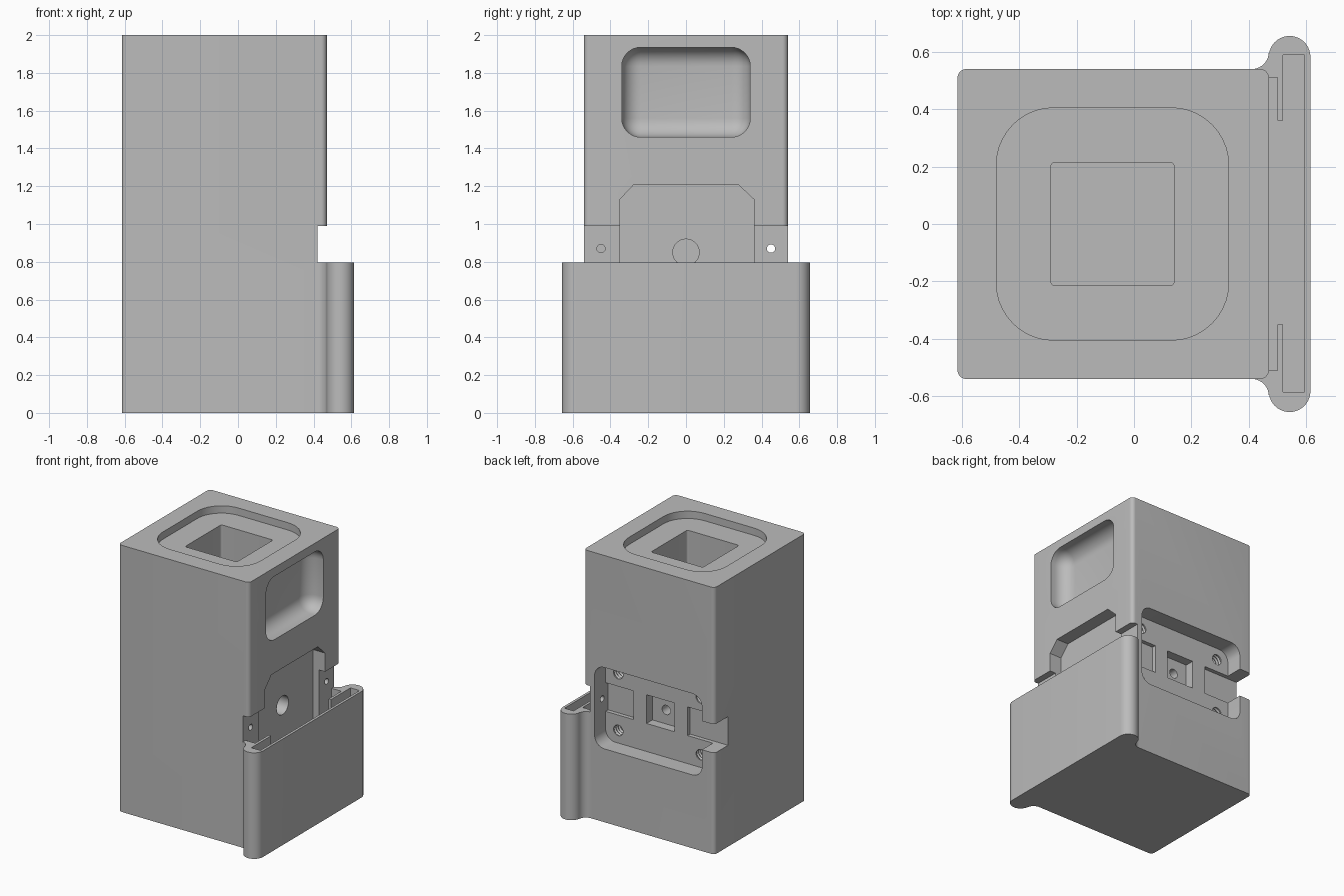
import bpy, bmesh, math

old = bpy.data.objects.get("Cube")
if old:
    bpy.data.objects.remove(old, do_unlink=True)

grey = bpy.data.materials.new("plain grey")
grey.use_nodes = True
colour = (0.5, 0.5, 0.5, 1)
grey.diffuse_color = colour
grey.node_tree.nodes["Principled BSDF"].inputs["Base Color"].default_value = colour


def arc(cx, cy, r, start, end, n=10):
    steps = [math.radians(start + (end - start) * i / n) for i in range(n + 1)]
    return [(cx + r * math.cos(a), cy + r * math.sin(a)) for a in steps]


def rect(a0, a1, b0, b1, r=0.0):
    if r == 0:
        return [(a0, b0), (a1, b0), (a1, b1), (a0, b1)]
    return (arc(a1 - r, b1 - r, r, 0, 90) + arc(a0 + r, b1 - r, r, 90, 180)
            + arc(a0 + r, b0 + r, r, 180, 270) + arc(a1 - r, b0 + r, r, 270, 360))


def circle(a, b, r):
    return arc(a, b, r, 0, 360, 32)[:-1]


def loft(name, axis, sections):
    """Skin a stack of (position, outline) sections along one axis."""
    place = {"x": lambda a, b, t: (t, a, b),
             "y": lambda a, b, t: (a, t, b),
             "z": lambda a, b, t: (a, b, t)}[axis]
    bm = bmesh.new()
    rings = [[bm.verts.new(place(a, b, t)) for a, b in pts] for t, pts in sections]
    bm.faces.new(rings[0])
    bm.faces.new(rings[-1])
    for low, high in zip(rings, rings[1:]):
        for i in range(len(low)):
            j = (i + 1) % len(low)
            bm.faces.new((low[i], low[j], high[j], high[i]))
    bmesh.ops.recalc_face_normals(bm, faces=bm.faces)
    mesh = bpy.data.meshes.new(name)
    bm.to_mesh(mesh)
    bm.free()
    mesh.materials.append(grey)
    obj = bpy.data.objects.new(name, mesh)
    bpy.context.collection.objects.link(obj)
    return obj


def prism(name, axis, lo, hi, outline):
    return loft(name, axis, [(lo, outline), (hi, outline)])


def activate(obj):
    bpy.ops.object.select_all(action="DESELECT")
    obj.select_set(True)
    bpy.context.view_layer.objects.active = obj


def combine(target, tool, operation="DIFFERENCE"):
    tool.hide_render = True
    mod = target.modifiers.new(tool.name, "BOOLEAN")
    mod.object = tool
    mod.operation = operation
    mod.solver = "EXACT"
    activate(target)
    bpy.ops.object.modifier_apply(modifier=mod.name)
    bpy.data.objects.remove(tool, do_unlink=True)


SLAB_TOP = 0.795
SLOT_FLOOR = 0.1
FLOOR_Y = 0.41

# Main block and the side holder with flared corners
body = prism("main_block", "z", 0, 2, rect(-0.615, 0.47, -0.54, 0.54, 0.03))
half = [(0.40, 0.54)] + arc(0.41, 0.6, 0.06, -90, 0) \
    + arc(0.5425, 0.583, 0.0725, 180, 0, 20)
holder = prism("side_holder", "z", 0, SLAB_TOP,
               half + [(x, -y) for x, y in reversed(half)])
combine(body, holder, "UNION")

# Top recess and square well
combine(body, prism("top_recess", "z", 1.945, 2.1, rect(-0.48, 0.33, -0.405, 0.405, 0.2)))
combine(body, prism("square_well", "z", 1.25, 2.1, rect(-0.29, 0.14, -0.215, 0.215, 0.015)))

# Scooped pocket on the upper side
scoop = prism("scoop_pocket", "x", 0.335, 0.8, rect(-0.34, 0.34, 1.46, 1.935))
bevel = scoop.modifiers.new("round", "BEVEL")
bevel.width = 0.1
bevel.segments = 8
activate(scoop)
bpy.ops.object.modifier_apply(modifier="round")
combine(body, scoop)

# Notch above the holder, chamfered bay, and holder slots
combine(body, prism("side_notch", "x", 0.42, 0.8, rect(-0.8, 0.8, SLAB_TOP, 0.99)))
bay = [(-0.35, SLOT_FLOOR), (0.36, SLOT_FLOOR), (0.36, 1.13),
       (0.275, 1.21), (-0.275, 1.21), (-0.35, 1.13)]
combine(body, prism("chamfered_bay", "x", 0.37, 0.55, bay))
combine(body, prism("long_slot", "z", SLOT_FLOOR, 0.9, rect(0.52, 0.595, -0.585, 0.59)))
for side in (-1, 1):
    y0, y1 = sorted((side * 0.34, side * 0.51))
    combine(body, prism("end_slot", "z", SLOT_FLOOR, 0.9, rect(0.42, 0.5, y0, y1)))
    combine(body, prism("pin_hole", "x", 0.3, 0.5, circle(side * 0.45, 0.87, 0.022)))
combine(body, prism("bay_hole", "x", 0.2, 0.4, circle(0, 0.85, 0.07)))

# Rear recess with its pockets and corner opening
combine(body, prism("rear_recess", "y", FLOOR_Y, 0.7, rect(-0.51, 0.38, 0.55, 1.16, 0.08)))
for x0, x1, depth in ((-0.7, -0.3, 0.38), (0.15, 0.38, 0.38), (-0.19, 0.04, 0.34)):
    combine(body, prism("rear_pocket", "y", depth, 0.7, rect(x0, x1, 0.76, 0.975)))
combine(body, prism("centre_hole", "y", 0.25, 0.4, circle(-0.075, 0.865, 0.035)))

# Ribbed screw holes in the rear recess corners
for x in (-0.41, 0.275):
    for z in (0.645, 1.07):
        rings = [(FLOOR_Y + 0.02 - 0.012 * i, circle(x, z, 0.045 if i % 2 else 0.037))
                 for i in range(14)]
        combine(body, loft("screw_hole", "y", rings))

activate(body)
bpy.ops.object.shade_smooth_by_angle(angle=math.radians(30))
